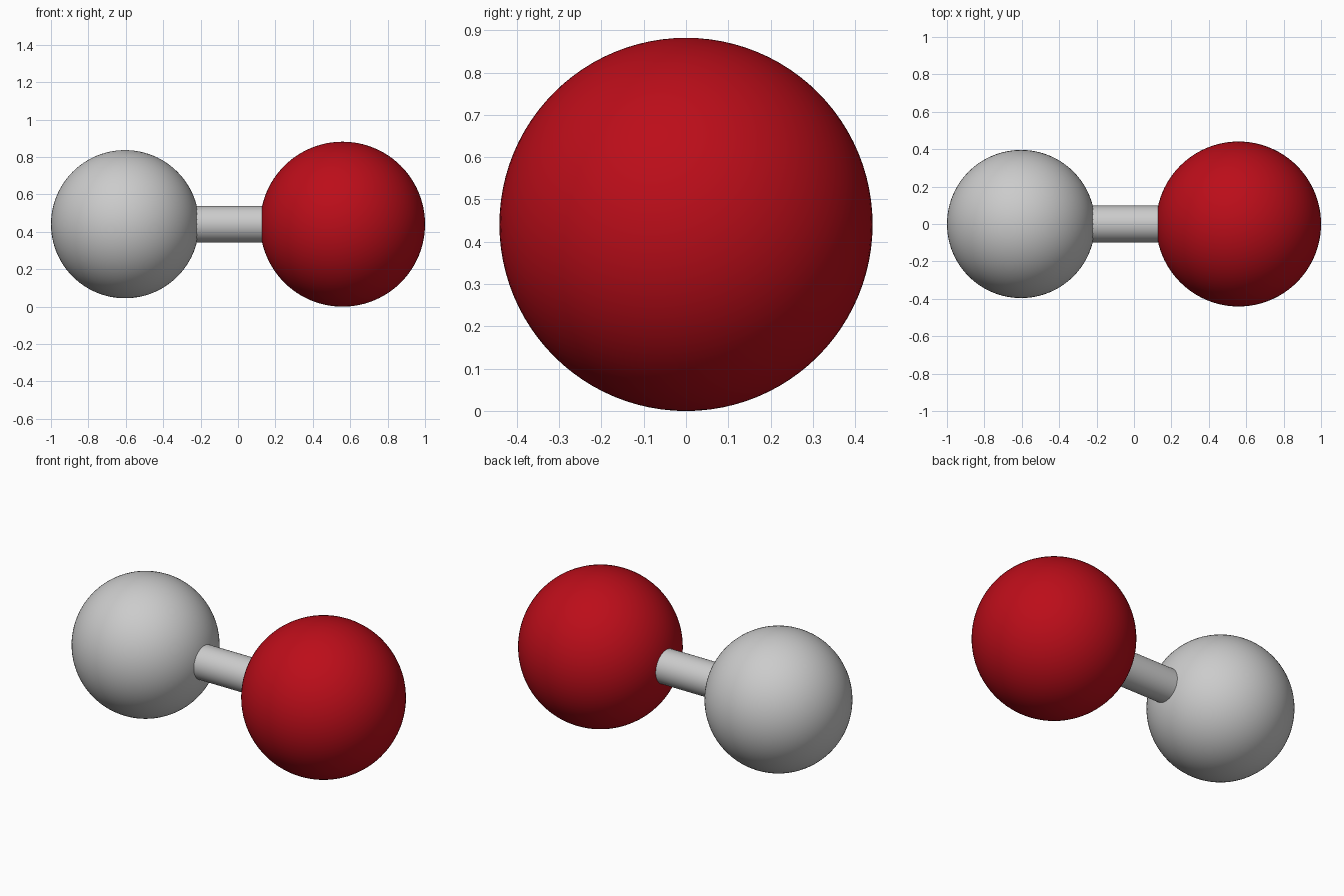
import bpy
import math

if "Cube" in bpy.data.objects:
    bpy.data.objects.remove(bpy.data.objects["Cube"])

R_BIG, R_SMALL, R_BOND = 0.441, 0.396, 0.098
X_BIG, X_SMALL = 1 - R_BIG, -1 + R_SMALL
Z = R_BIG


def finish(name):
    obj = bpy.context.object
    obj.name = name
    bpy.ops.object.shade_smooth_by_angle(angle=math.radians(35))
    return obj


def ball(name, x, radius):
    bpy.ops.mesh.primitive_uv_sphere_add(segments=96, ring_count=48, radius=radius, location=(x, 0, Z))
    return finish(name)


# Two atoms
ball("grey_atom", X_SMALL, R_SMALL)
red_atom = ball("red_atom", X_BIG, R_BIG)
red = bpy.data.materials.new("red")
red.diffuse_color = (0.5, 0.004, 0.01, 1)
red.use_nodes = True
red.node_tree.nodes["Principled BSDF"].inputs["Base Color"].default_value = red.diffuse_color
red_atom.data.materials.append(red)

# Connecting rod, its ends sunk just inside each ball
left = X_SMALL + math.sqrt(R_SMALL**2 - R_BOND**2) - 0.01
right = X_BIG - math.sqrt(R_BIG**2 - R_BOND**2) + 0.01
bpy.ops.mesh.primitive_cylinder_add(vertices=64, radius=R_BOND, depth=right - left,
                                    location=((left + right) / 2, 0, Z),
                                    rotation=(0, math.pi / 2, 0))
finish("bond")
